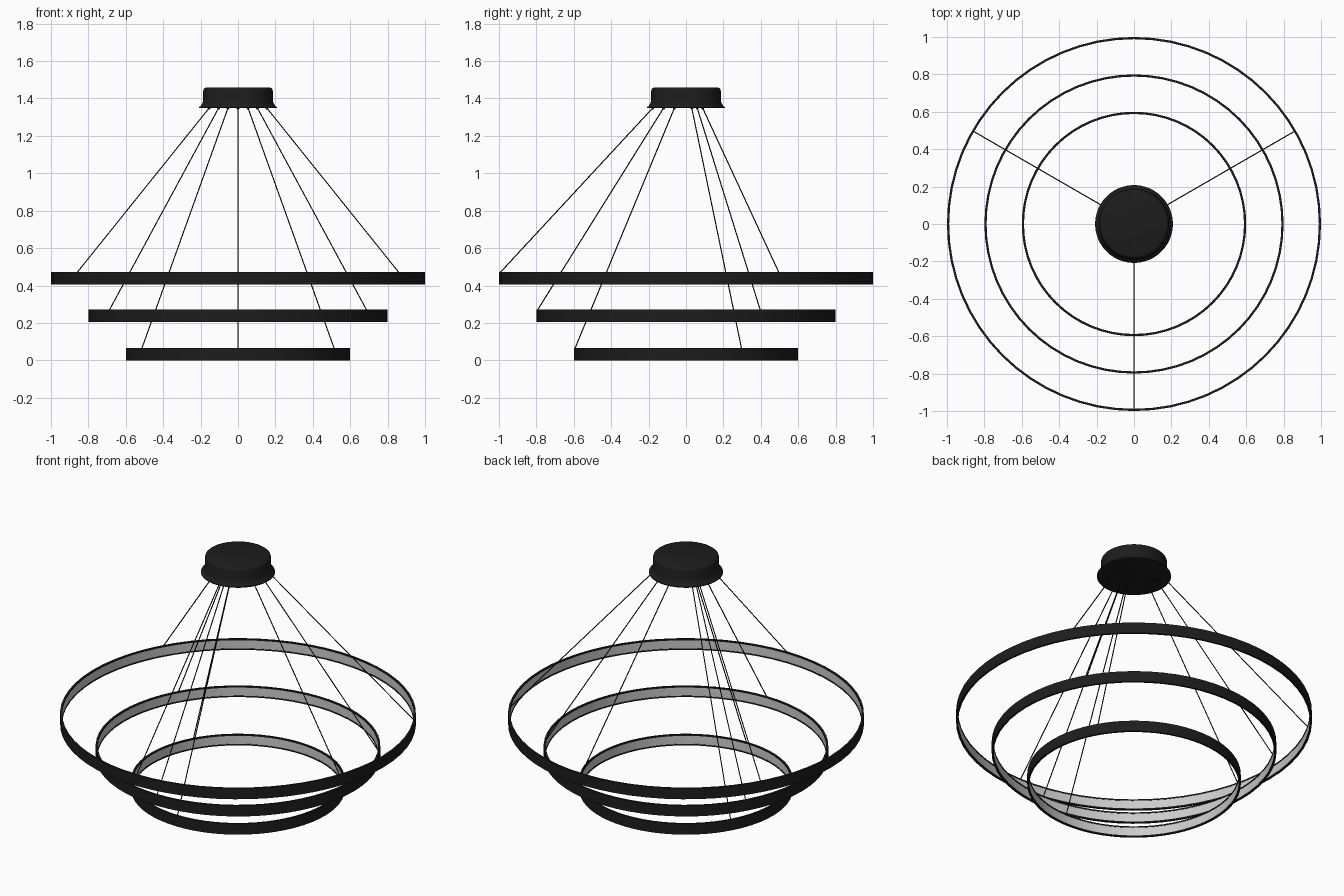
import bpy, bmesh, math
from mathutils import Vector

if "Cube" in bpy.data.objects:
    bpy.data.objects.remove(bpy.data.objects["Cube"])

SEGS = 64


def material(name, col):
    m = bpy.data.materials.new(name)
    m.diffuse_color = (*col, 1)
    m.use_nodes = True
    m.node_tree.nodes["Principled BSDF"].inputs["Base Color"].default_value = m.diffuse_color
    return m


BLACK = material("black_metal", (0.012, 0.012, 0.012))


def lathe(name, profile, closed, mat=None, segs=SEGS):
    """Revolve an (r, z) profile, listed counter-clockwise, about the z axis."""
    bm = bmesh.new()
    rows = []
    for i in range(segs):
        a = 2 * math.pi * i / segs
        rows.append([bm.verts.new((r * math.cos(a), r * math.sin(a), z)) for r, z in profile])
    n = len(profile)
    for i in range(segs):
        a, b = rows[i], rows[(i + 1) % segs]
        for j in range(n if closed else n - 1):
            k = (j + 1) % n
            bm.faces.new((a[j], b[j], b[k], a[k]))
    if not closed:
        bm.faces.new([r[0] for r in reversed(rows)])
        bm.faces.new([r[-1] for r in rows])
    bmesh.ops.recalc_face_normals(bm, faces=bm.faces)
    return finish(name, bm, mat)


def finish(name, bm, mat=None):
    me = bpy.data.meshes.new(name)
    bm.to_mesh(me)
    bm.free()
    ob = bpy.data.objects.new(name, me)
    bpy.context.collection.objects.link(ob)
    if mat:
        me.materials.append(mat)
    bpy.ops.object.select_all(action='DESELECT')
    ob.select_set(True)
    bpy.context.view_layer.objects.active = ob
    bpy.ops.object.shade_smooth_by_angle(angle=math.radians(35))
    return ob


def cable(name, p, q, radius):
    bm = bmesh.new()
    d = q - p
    bmesh.ops.create_cone(bm, cap_ends=True, segments=8, radius1=radius,
                          radius2=radius, depth=d.length)
    rot = d.to_track_quat('Z', 'Y').to_matrix()
    for v in bm.verts:
        v.co = rot @ v.co + (p + q) / 2
    return finish(name, bm, BLACK)


def grommet(name, p, radius):
    bm = bmesh.new()
    bmesh.ops.create_uvsphere(bm, u_segments=12, v_segments=8, radius=radius)
    bmesh.ops.translate(bm, verts=bm.verts, vec=p)
    return finish(name, bm, BLACK)


# Ceiling canopy: flared foot, straight drum, rounded top edge
lathe("canopy", [(0.208, 1.348), (0.208, 1.353), (0.198, 1.362), (0.19, 1.376),
                 (0.186, 1.392), (0.186, 1.44), (0.183, 1.45), (0.177, 1.456),
                 (0.168, 1.459)], False, BLACK)

# Tiers: ring radius, bottom height, cable radius at the canopy
H, WALL, LIP = 0.067, 0.012, 0.008
tiers = [("upper", 1.0, 0.406, 0.178), ("middle", 0.8, 0.206, 0.12), ("lower", 0.6, 0.0, 0.062)]
for label, r, z, top_r in tiers:
    i, back = r - WALL, r - 0.004
    # C-section channel, open towards the centre
    lathe(label + "_ring", [(i, z), (r, z), (r, z + H), (i, z + H), (i, z + H - LIP),
                            (back, z + H - LIP), (back, z + LIP), (i, z + LIP)], True, BLACK)
    # Light strip set into the channel
    s = i + 0.002
    lathe(label + "_light_strip", [(s, z + LIP), (back, z + LIP), (back, z + H - LIP),
                                   (s, z + H - LIP)], True)
    # Three suspension cables per ring
    for n, deg in enumerate((30, 150, 270), 1):
        u = Vector((math.cos(math.radians(deg)), math.sin(math.radians(deg)), 0))
        low = u * (r - WALL / 2) + Vector((0, 0, z + H - 0.004))
        high = u * top_r + Vector((0, 0, 1.349))
        cable(f"{label}_cable_{n}", low, high, 0.003)
        grommet(f"{label}_grommet_{n}", high, 0.008)
